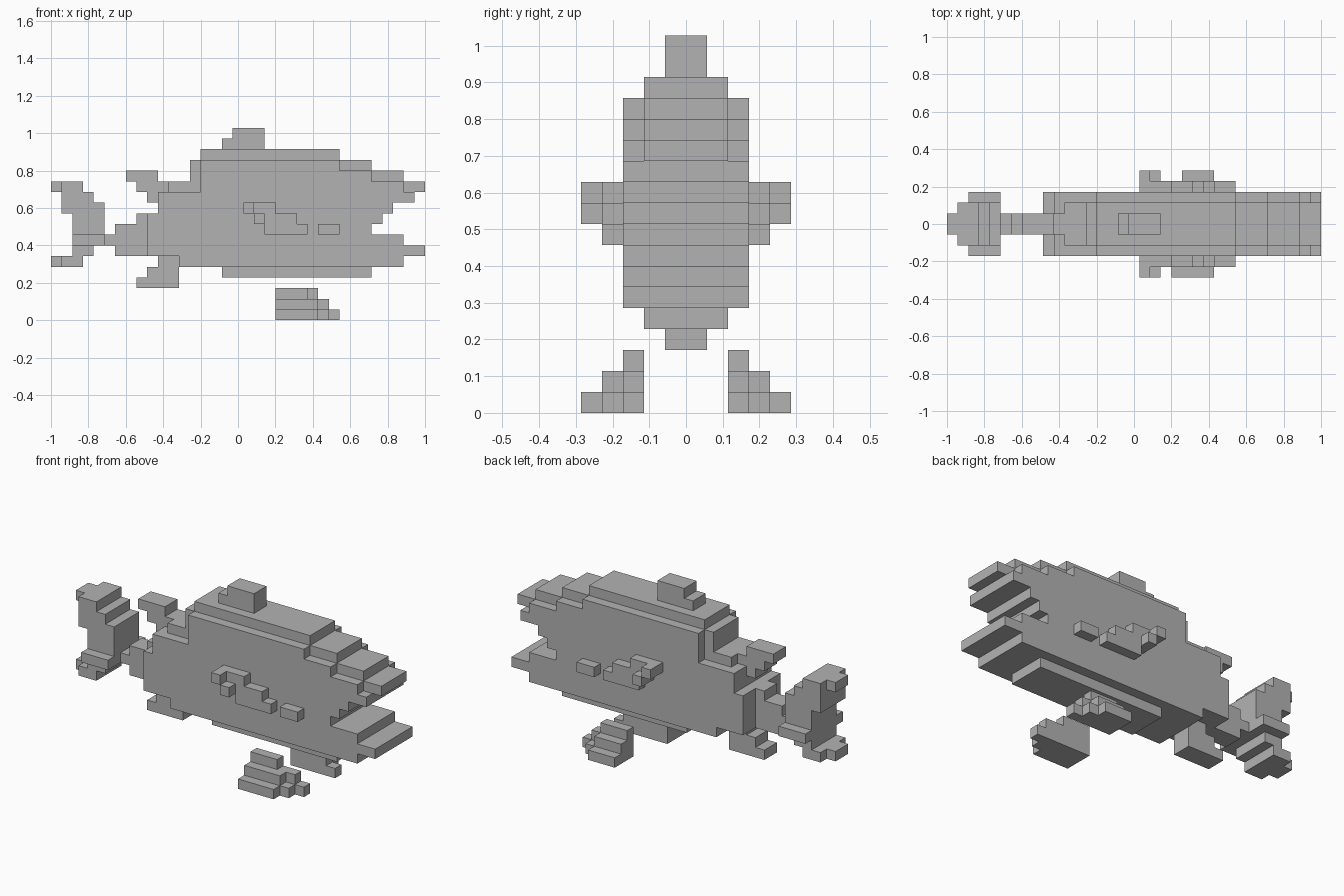
import bpy, bmesh
from mathutils import Vector

cube = bpy.data.objects.get("Cube")
if cube:
    bpy.data.objects.remove(cube, do_unlink=True)

V = 2 / 35          # size of one block
GREY = bpy.data.materials.new("plain grey")
GREY.use_nodes = True
COLOUR = (0.45, 0.45, 0.45, 1)
GREY.diffuse_color = COLOUR
GREY.node_tree.nodes["Principled BSDF"].inputs["Base Color"].default_value = COLOUR

# Corner loops for the six sides of a block
SIDES = {
    (1, 0, 0): [(1, 0, 0), (1, 1, 0), (1, 1, 1), (1, 0, 1)],
    (-1, 0, 0): [(0, 0, 0), (0, 0, 1), (0, 1, 1), (0, 1, 0)],
    (0, 1, 0): [(0, 1, 0), (0, 1, 1), (1, 1, 1), (1, 1, 0)],
    (0, -1, 0): [(0, 0, 0), (1, 0, 0), (1, 0, 1), (0, 0, 1)],
    (0, 0, 1): [(0, 0, 1), (1, 0, 1), (1, 1, 1), (0, 1, 1)],
    (0, 0, -1): [(0, 0, 0), (0, 1, 0), (1, 1, 0), (1, 0, 0)],
}


def part(name, boxes):
    """Join boxes (x0, x1, y0, y1, z0, z1) in block units into one clean shell."""
    cells = set()
    for x0, x1, y0, y1, z0, z1 in boxes:
        cells |= {(x, y, z) for x in range(x0, x1)
                  for y in range(y0, y1) for z in range(z0, z1)}
    bm = bmesh.new()
    verts = {}
    for c in sorted(cells):
        for d, loop in SIDES.items():
            if tuple(a + b for a, b in zip(c, d)) in cells:
                continue
            face = []
            for o in loop:
                p = tuple(a + b for a, b in zip(c, o))
                if p not in verts:
                    verts[p] = bm.verts.new(Vector((p[0] - 17.5, p[1], p[2])) * V)
                face.append(verts[p])
            bm.faces.new(face)
    bmesh.ops.dissolve_limit(bm, angle_limit=0.01, verts=bm.verts[:], edges=bm.edges[:])
    mesh = bpy.data.meshes.new(name)
    bm.to_mesh(mesh)
    bm.free()
    mesh.materials.append(GREY)
    obj = bpy.data.objects.new(name, mesh)
    bpy.context.collection.objects.link(obj)
    return obj


def centred(rows):
    """Rows (x0, x1, half width, z0, z1) become boxes symmetric about y = 0."""
    return [(x0, x1, -w, w, z0, z1) for x0, x1, w, z0, z1 in rows]


def mirrored(boxes):
    return [(x0, x1, -y1, -y0, z0, z1) for x0, x1, y0, y1, z0, z1 in boxes]


# Body with open mouth, stepped back and belly
part("body", centred([
    (16, 30, 2, 4, 5), (12, 33, 3, 5, 6), (9, 35, 3, 6, 7), (9, 33, 3, 7, 8),
    (9, 30, 3, 8, 9), (9, 31, 3, 9, 10), (10, 32, 3, 10, 11), (10, 34, 3, 11, 12),
    (14, 33, 3, 12, 13), (11, 35, 2, 12, 13), (14, 30, 3, 13, 14), (13, 33, 2, 13, 14),
    (14, 27, 3, 14, 15), (13, 30, 2, 14, 15), (14, 27, 2, 15, 16)]))

# Fins along the middle
part("dorsal_fin", centred([(16, 20, 1, 16, 17), (17, 20, 1, 17, 18)]))
part("rear_upper_fin", centred([(9, 10, 1, 11, 12), (8, 11, 1, 12, 13), (7, 10, 1, 13, 14)]))
part("rear_lower_fin", centred([(8, 12, 1, 3, 4), (9, 12, 1, 4, 5), (10, 12, 1, 5, 6)]))

# Tail
part("tail_stem", centred([(5, 9, 1, 7, 8), (6, 9, 1, 6, 9), (8, 9, 1, 9, 10)]))
part("tail_fin", centred([
    (0, 1, 1, 12, 13), (1, 3, 2, 12, 13), (1, 4, 2, 11, 12), (1, 5, 2, 10, 11),
    (2, 5, 2, 8, 10), (2, 5, 3, 7, 8), (2, 4, 2, 6, 7), (1, 3, 2, 5, 6), (0, 1, 1, 5, 6)]))

# Side fins, eyes and the detached lower fins
side_fin = [(18, 19, 3, 5, 10, 11), (19, 21, 3, 4, 10, 11), (19, 20, 3, 5, 9, 10),
            (20, 23, 3, 4, 9, 10), (20, 24, 3, 4, 8, 9)]
eye = [(25, 27, 3, 4, 8, 9)]


def lower_fin(x, top):
    return [(x, 25, 4, 5, 0, 1), (x, 26, 3, 4, 0, 1), (x, 27, 2, 3, 0, 1),
            (x, 25, 3, 4, 1, 2), (x, 26, 2, 3, 1, 2), (x, top, 2, 3, 2, 3)]


part("left_side_fin", side_fin)
part("right_side_fin", mirrored(side_fin))
part("left_eye", eye)
part("right_eye", mirrored(eye))
part("left_lower_fin", lower_fin(22, 25))
part("right_lower_fin", mirrored(lower_fin(21, 24)))
